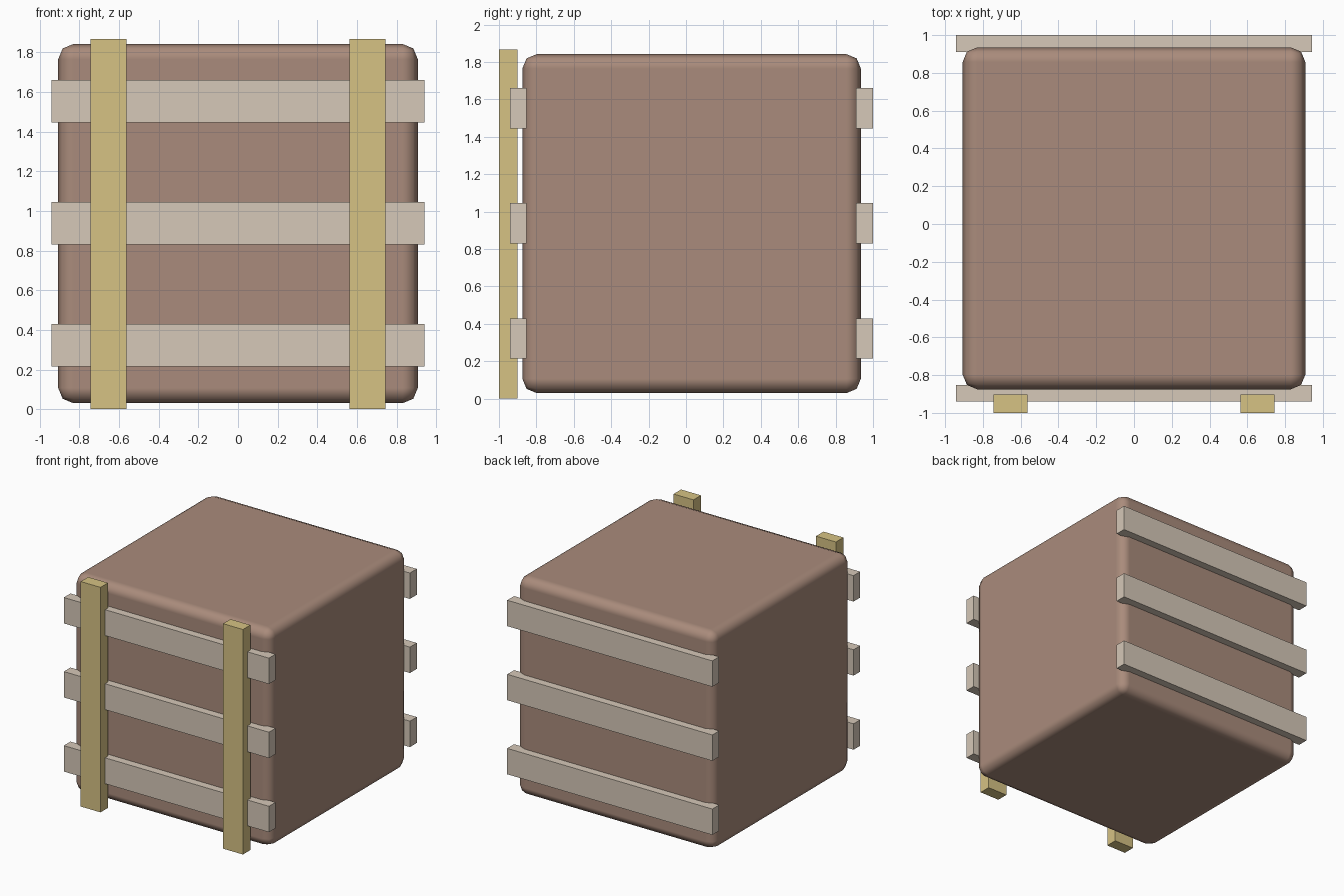
import bpy

if "Cube" in bpy.data.objects:
    bpy.data.objects.remove(bpy.data.objects["Cube"])


def material(name, rgb):
    m = bpy.data.materials.new(name)
    m.diffuse_color = (*rgb, 1)
    m.use_nodes = True
    m.node_tree.nodes["Principled BSDF"].inputs["Base Color"].default_value = m.diffuse_color
    return m


def box(name, lo, hi, mat):
    """Axis-aligned box between two opposite corners."""
    bpy.ops.mesh.primitive_cube_add(
        size=1, location=[(a + b) / 2 for a, b in zip(lo, hi)])
    ob = bpy.context.object
    ob.name = name
    ob.scale = [b - a for a, b in zip(lo, hi)]
    bpy.ops.object.transform_apply(location=False, rotation=False, scale=True)
    ob.data.materials.append(mat)
    return ob


brown = material("body_brown", (0.40, 0.26, 0.20))
pale = material("slat_pale", (0.67, 0.58, 0.48))
yellow = material("post_yellow", (0.67, 0.54, 0.23))

# Rounded crate body
body = box("crate_body", (-0.907, -0.875, 0.03), (0.907, 0.935, 1.842), brown)
bevel = body.modifiers.new("rounding", 'BEVEL')
bevel.width = 0.077
bevel.segments = 2
bevel.harden_normals = True
bpy.ops.object.shade_smooth()

# Three horizontal slats on the front and on the back
for i in range(3):
    z = 0.215 + i * 0.615
    for side, y0, y1 in (("front", -0.94, -0.853), ("back", 0.91, 1.0)):
        box(f"{side}_slat_{i + 1}", (-0.942, y0, z), (0.942, y1, z + 0.215), pale)

# Two upright posts across the front slats
for side, x in (("left", -0.654), ("right", 0.654)):
    box(f"{side}_post", (x - 0.091, -1.0, 0), (x + 0.091, -0.902, 1.868), yellow)
